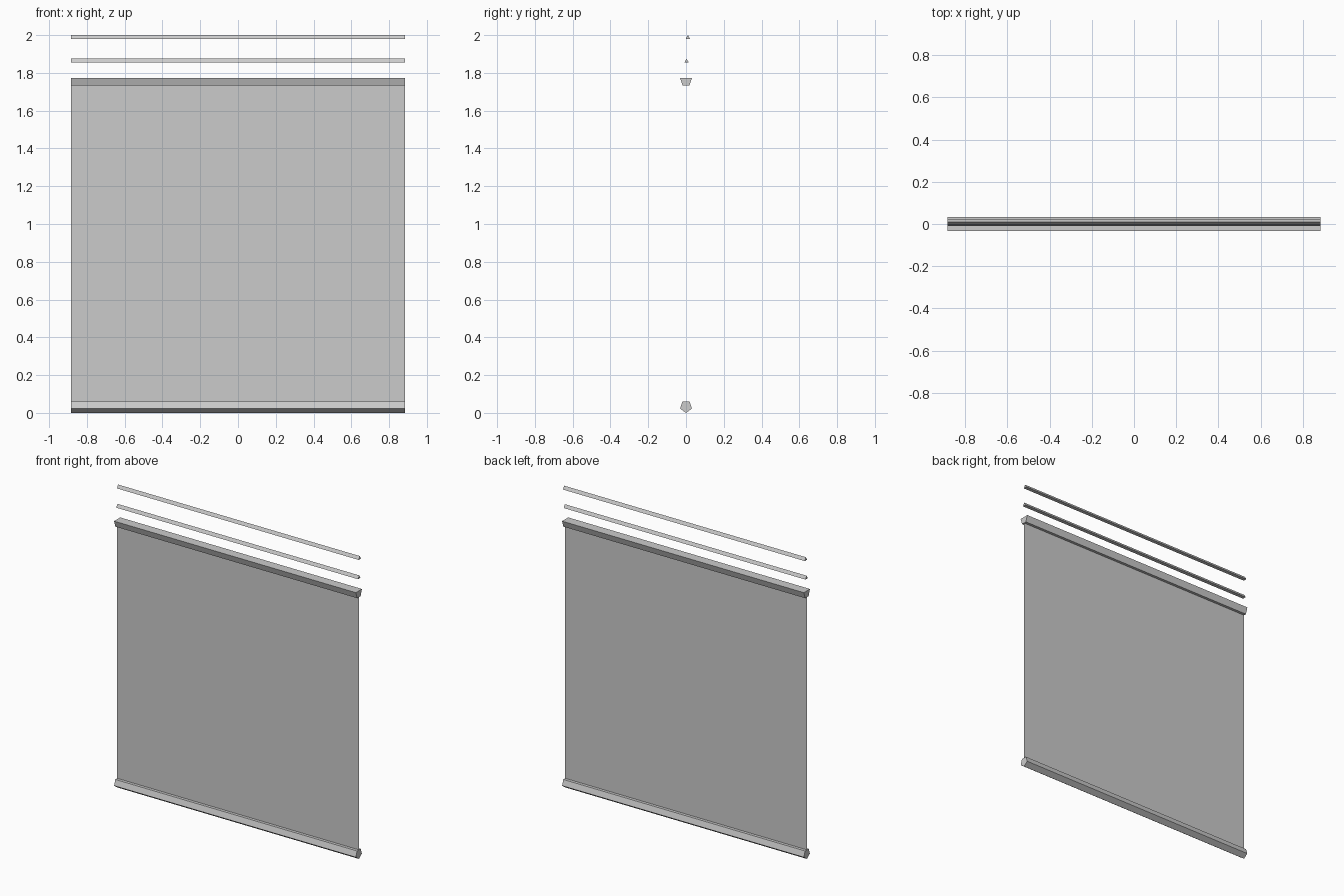
import bpy, bmesh, math

cube = bpy.data.objects.get("Cube")
if cube:
    bpy.data.objects.remove(cube, do_unlink=True)

HALF = 0.885   # half the span of the railing

grey = bpy.data.materials.new("light_grey")
grey.use_nodes = True
colour = (0.6, 0.6, 0.6, 1)
grey.diffuse_color = colour
grey.node_tree.nodes["Principled BSDF"].inputs["Base Color"].default_value = colour


def finish(name, bm):
    mesh = bpy.data.meshes.new(name)
    bm.to_mesh(mesh)
    bm.free()
    mesh.materials.append(grey)
    obj = bpy.data.objects.new(name, mesh)
    bpy.context.collection.objects.link(obj)


def bar(name, profile):
    """Capped bar along x from a (y, z) cross-section."""
    bm = bmesh.new()
    end = bm.faces.new([bm.verts.new((-HALF, y, z)) for y, z in profile])
    result = bmesh.ops.extrude_face_region(bm, geom=[end], use_keep_orig=True)
    moved = [v for v in result["geom"] if isinstance(v, bmesh.types.BMVert)]
    bmesh.ops.translate(bm, verts=moved, vec=(2 * HALF, 0, 0))
    bmesh.ops.recalc_face_normals(bm, faces=bm.faces)
    finish(name, bm)


def polygon(sides, radius, y, z, start):
    """Regular polygon profile whose first corner points at the start angle."""
    angles = [start + math.tau * i / sides for i in range(sides)]
    return [(y + radius * math.cos(a), z + radius * math.sin(a)) for a in angles]


# Bottom rail: pentagon resting on one corner
R = 0.033
bar("bottom_rail", polygon(5, R, 0, R, -math.pi / 2))

# Top rail: trapezoid narrowing towards the panel
bar("top_rail", [(-0.032, 1.774), (0.032, 1.774), (0.018, 1.732), (-0.018, 1.732)])

# Two thin triangular wires above the rail
r = 0.014
bar("lower_wire", polygon(3, r, 0.003, 1.875 - r, math.pi / 2))
bar("upper_wire", polygon(3, r, 0.010, 2 - r, math.pi / 2))

# Thin sheet between the rails
bm = bmesh.new()
low, high = 0.06, 1.732
bm.faces.new([bm.verts.new((x, 0, z)) for x, z in
              ((-HALF, low), (HALF, low), (HALF, high), (-HALF, high))])
finish("panel", bm)
